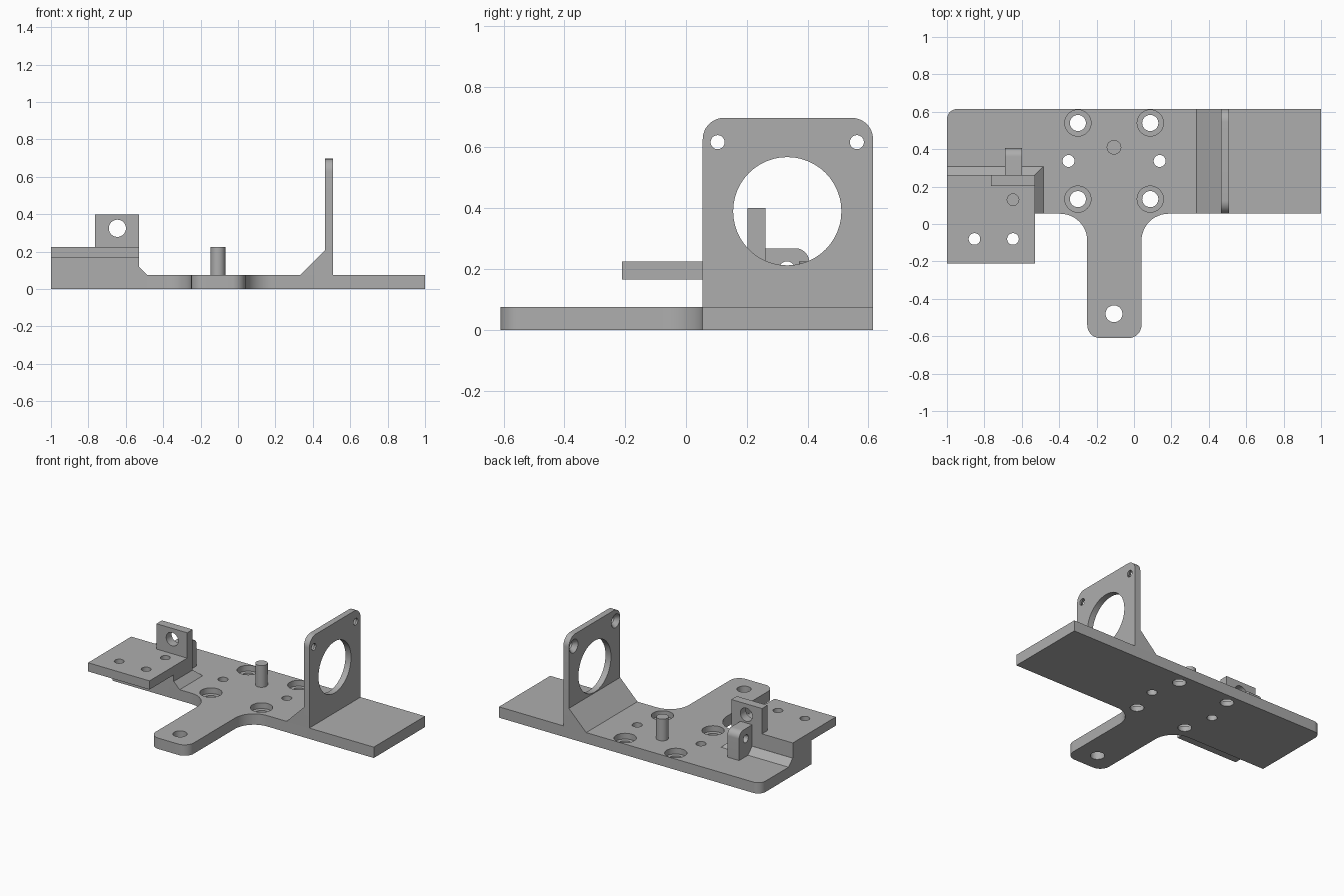
import bpy, bmesh, math
from mathutils import Vector, Matrix

cube = bpy.data.objects.get("Cube")
if cube:
    bpy.data.objects.remove(cube, do_unlink=True)

grey = bpy.data.materials.new("plain grey")
grey.use_nodes = True
grey.diffuse_color = (0.42, 0.42, 0.42, 1)
grey.node_tree.nodes["Principled BSDF"].inputs["Base Color"].default_value = grey.diffuse_color


def finish(bm, name):
    bmesh.ops.recalc_face_normals(bm, faces=bm.faces[:])
    mesh = bpy.data.meshes.new(name)
    bm.to_mesh(mesh)
    bm.free()
    mesh.materials.append(grey)
    obj = bpy.data.objects.new(name, mesh)
    bpy.context.collection.objects.link(obj)
    return obj


def activate(obj):
    bpy.ops.object.select_all(action='DESELECT')
    obj.select_set(True)
    bpy.context.view_layer.objects.active = obj


def smooth(obj):
    activate(obj)
    bpy.ops.object.shade_smooth_by_angle(angle=math.radians(30))


def rounded(corners, steps=12):
    """Outline from (u, v, radius) corners, with arcs where the radius is set."""
    out = []
    for i, (u, v, r) in enumerate(corners):
        p = Vector((u, v))
        if not r:
            out.append(p)
            continue
        a = (Vector(corners[i - 1][:2]) - p).normalized()
        b = (Vector(corners[(i + 1) % len(corners)][:2]) - p).normalized()
        for k in range(steps + 1):
            t = k / steps * math.pi / 2
            out.append(p + r * (a * (1 - math.sin(t)) + b * (1 - math.cos(t))))
    return out


def prism(name, outline, lo, hi, axis):
    """Extrude an outline: (x, y) along Z, (y, z) along X, (x, z) along Y."""
    place = {'Z': lambda p, w: (p.x, p.y, w),
             'X': lambda p, w: (w, p.x, p.y),
             'Y': lambda p, w: (p.x, w, p.y)}[axis]
    bm = bmesh.new()
    face = bm.faces.new([bm.verts.new(place(p, lo)) for p in outline])
    top = bmesh.ops.extrude_face_region(bm, geom=[face])["geom"]
    shift = Vector(place(Vector((0, 0)), hi - lo))
    bmesh.ops.translate(bm, vec=shift, verts=[g for g in top if isinstance(g, bmesh.types.BMVert)])
    return finish(bm, name)


def box(name, x0, x1, y0, y1, z0, z1):
    return prism(name, rounded([(x0, y0, 0), (x1, y0, 0), (x1, y1, 0), (x0, y1, 0)]), z0, z1, 'Z')


def rod(name, centre, r1, r2, length, axis='Z'):
    """Cylinder or cone around its centre; r1 is at the low end of the axis."""
    turn = {'Z': Matrix(), 'X': Matrix.Rotation(math.pi / 2, 4, 'Y'),
            'Y': Matrix.Rotation(-math.pi / 2, 4, 'X')}[axis]
    bm = bmesh.new()
    bmesh.ops.create_cone(bm, cap_ends=True, segments=48, radius1=r1, radius2=r2,
                          depth=length, matrix=Matrix.Translation(centre) @ turn)
    return finish(bm, name)


def cut(obj, *cutter_args):
    for args in cutter_args:
        cutter = rod("cutter", *args)
        cutter.hide_render = True
        mod = obj.modifiers.new("hole", 'BOOLEAN')
        mod.operation = 'DIFFERENCE'
        mod.solver = 'EXACT'
        mod.object = cutter
        activate(obj)
        bpy.ops.object.modifier_apply(modifier=mod.name)
        bpy.data.objects.remove(cutter, do_unlink=True)
    smooth(obj)


BACK, FRONT, T = 0.615, 0.055, 0.075

# Base plate with the filleted front arm
base = prism("base_plate", rounded([
    (-1, FRONT, 0), (-0.25, FRONT, 0.145), (-0.25, -0.61, 0.07), (0.04, -0.61, 0.07),
    (0.04, FRONT, 0.145), (1, FRONT, 0), (1, BACK, 0), (-1, BACK, 0.055)]), 0, T, 'Z')
holes = [((-0.107, -0.48, 0), 0.045, 0.045, 1)]
for x in (-0.3, 0.087):
    for y in (0.133, 0.54):
        holes += [((x, y, 0), 0.043, 0.043, 1), ((x, y, T), 0.07, 0.07, 0.08)]
for x in (-0.35, 0.137):
    holes.append(((x, 0.337, 0), 0.032, 0.032, 1))
cut(base, *holes)

# Locating pin
smooth(rod("pin", (-0.107, 0.41, 0.145), 0.039, 0.039, 0.16))

# Upright ring plate with countersunk corner holes, and its ramp
X0, X1 = 0.465, 0.507
upright = prism("upright_plate", rounded([
    (FRONT, T, 0), (BACK, T, 0), (BACK, 0.697, 0.07), (FRONT, 0.697, 0.07)]), X0, X1, 'X')
holes = [((X0, 0.333, 0.39), 0.178, 0.178, 0.3, 'X')]
for y in (0.104, 0.562):
    holes += [((X0, y, 0.617), 0.023, 0.023, 0.3, 'X'),
              ((X0 + 0.01, y, 0.617), 0.054, 0.023, 0.04, 'X')]
cut(upright, *holes)
prism("upright_ramp", rounded([(0.333, T, 0), (X0, T, 0), (X0, 0.207, 0)]), FRONT, BACK, 'Y')

# Raised shelf: stepped side profile, with mounting holes
shelf = prism("shelf", rounded([
    (FRONT, T, 0), (0.262, T, 0), (0.262, 0.225, 0), (-0.21, 0.225, 0),
    (-0.21, 0.165, 0), (FRONT, 0.165, 0)]), -1, -0.53, 'X')
cut(shelf, *[((x, y, 0.225), 0.031, 0.031, 0.14)
             for x, y in ((-0.853, -0.08), (-0.647, -0.08), (-0.647, 0.13))])

# Chamfered foot of the shelf wall, mitred at the corner
foot = box("shelf_foot", -1, -0.485, FRONT, 0.308, T, 0.12)
for v in foot.data.vertices:
    if v.co.z > 0.1:
        v.co.x = min(v.co.x, -0.53)
        v.co.y = min(v.co.y, 0.263)

# Upright tab with its through hole
tab = box("shelf_tab", -0.765, -0.53, 0.202, 0.262, 0.225, 0.4)
cut(tab, ((-0.645, 0.23, 0.325), 0.046, 0.046, 0.3, 'Y'))

# Rounded lug behind the shelf wall
lug = prism("rear_lug", rounded([
    (0.262, T, 0), (0.405, T, 0), (0.405, 0.268, 0.045), (0.262, 0.268, 0)]), -0.69, -0.6, 'X')
cut(lug, ((-0.645, 0.332, 0.198), 0.027, 0.027, 0.3, 'X'))
